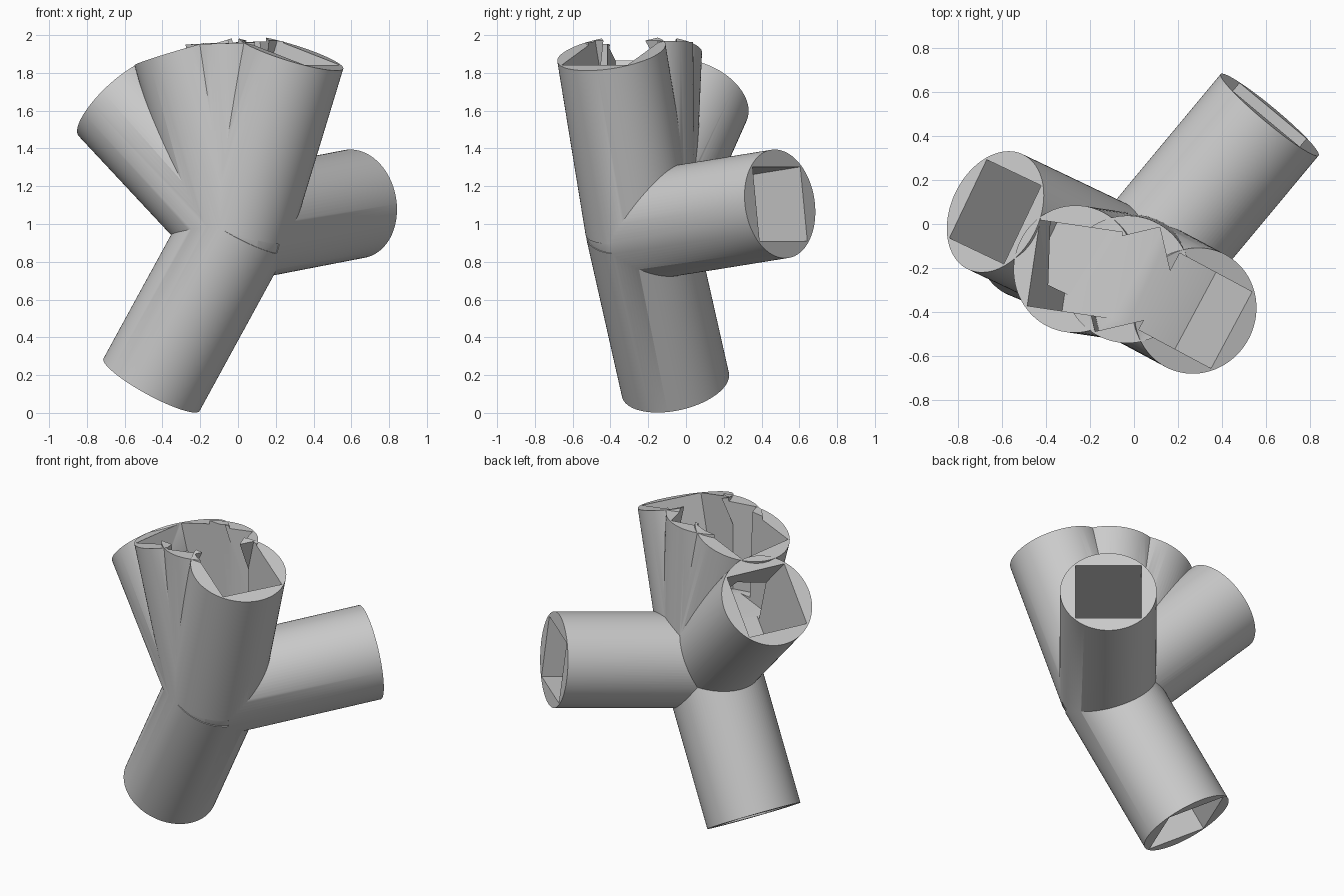
import bpy
import math
from mathutils import Vector

cube = bpy.data.objects.get("Cube")
if cube:
    bpy.data.objects.remove(cube, do_unlink=True)

HUB = Vector((0, -0.245, 0.987))
LENGTH, RADIUS, HOLE = 0.973, 0.29, 0.395
SOCKET_START = 0.4

# Direction of each socket arm from the hub
ARMS = {
    "lower": (-0.46, 0.19, -0.842),
    "back_left": (0.62, 0.745, 0.12),
    "right": (-0.63, 0.30, 0.675),
    "upper_right": (-0.27, 0.04, 0.935),
    "upper": (-0.03, -0.007, 0.973),
    "upper_left": (0.28, -0.15, 0.92),
}

grey = bpy.data.materials.new("plain_grey")
grey.use_nodes = True
grey.diffuse_color = (0.6, 0.6, 0.6, 1)
grey.node_tree.nodes["Principled BSDF"].inputs["Base Color"].default_value = (0.6, 0.6, 0.6, 1)


def finish(name):
    obj = bpy.context.object
    obj.name = name
    obj.data.materials.append(grey)
    return obj


def place(obj, direction, start, end):
    """Aim local z along the arm, keeping local x horizontal."""
    d = Vector(direction).normalized()
    side = Vector((-d.y, d.x, 0)).normalized()
    m = obj.matrix_world.to_3x3()
    m.col[0], m.col[1], m.col[2] = side, d.cross(side), d
    obj.rotation_euler = m.to_euler()
    obj.location = HUB + d * (start + end) / 2


def tube(name, direction):
    bpy.ops.mesh.primitive_cylinder_add(vertices=96, radius=RADIUS, depth=LENGTH)
    obj = finish(name)
    place(obj, direction, 0, LENGTH)
    return obj


def socket(name, direction):
    end = LENGTH + 0.2
    bpy.ops.mesh.primitive_cube_add(size=1)
    obj = finish(name)
    obj.scale = (HOLE, HOLE, end - SOCKET_START)
    place(obj, direction, SOCKET_START, end)
    return obj


def combine(target, other, operation):
    mod = target.modifiers.new(operation.lower(), "BOOLEAN")
    mod.operation = operation
    mod.solver = "EXACT"
    mod.object = other
    bpy.context.view_layer.objects.active = target
    bpy.ops.object.modifier_apply(modifier=mod.name)
    bpy.data.objects.remove(other, do_unlink=True)


# Round core that fills the meeting point of the arms
bpy.ops.mesh.primitive_uv_sphere_add(segments=48, ring_count=24, radius=RADIUS - 0.004, location=HUB)
joint = finish("socket_joint")

# Join the arms, then cut every square socket through the whole body
for name, direction in ARMS.items():
    combine(joint, tube(name + "_arm", direction), "UNION")
for name, direction in ARMS.items():
    combine(joint, socket(name + "_socket", direction), "DIFFERENCE")

# Smooth walls with crisp rims
bpy.ops.object.select_all(action="DESELECT")
joint.select_set(True)
bpy.context.view_layer.objects.active = joint
bpy.ops.object.shade_smooth_by_angle(angle=math.radians(30))
